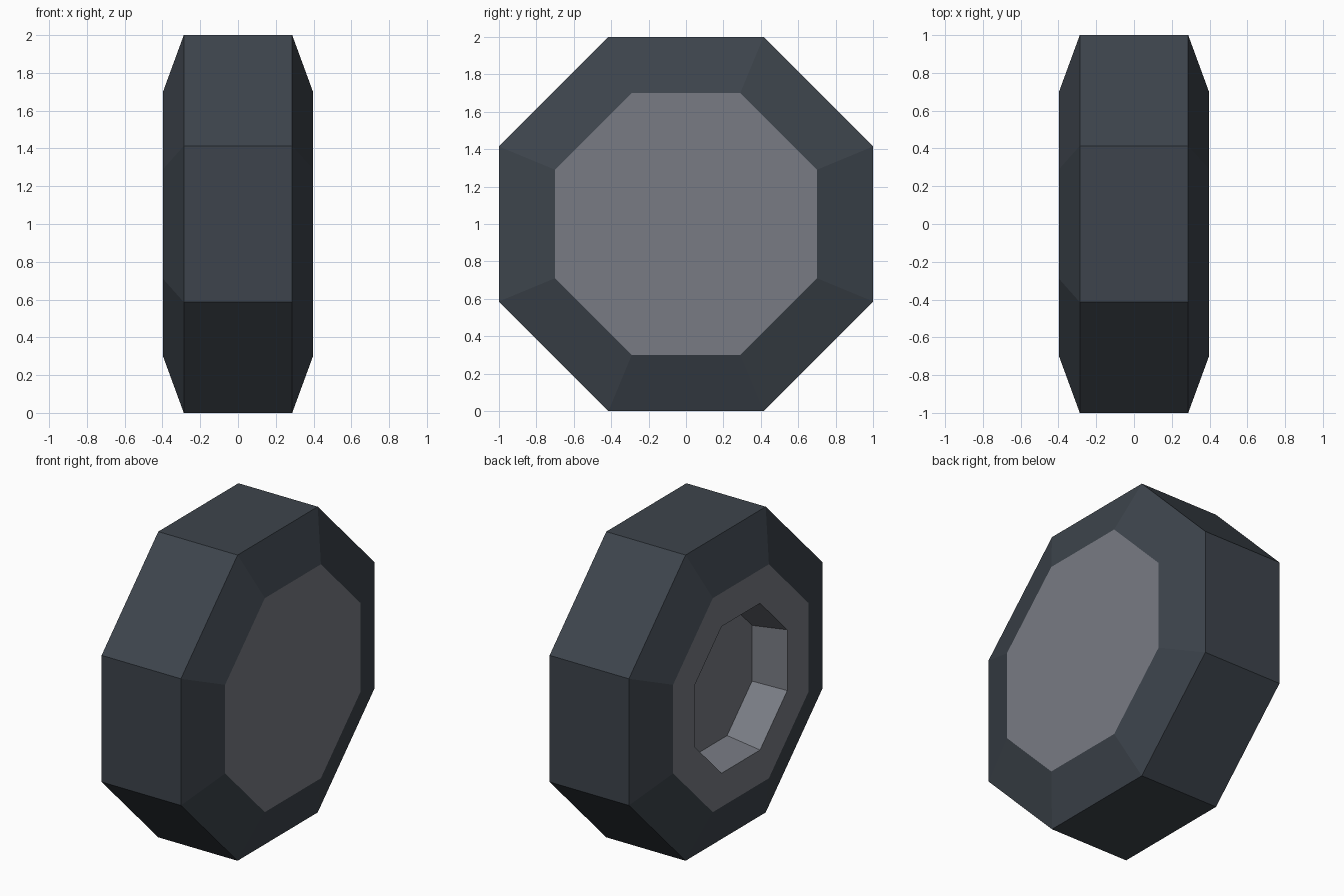
import bpy, bmesh, math

if "Cube" in bpy.data.objects:
    bpy.data.objects.remove(bpy.data.objects["Cube"])

SIDES = 8
K = 1 / math.cos(math.pi / SIDES)   # flat radius -> corner radius


def material(name, srgb):
    m = bpy.data.materials.new(name)
    lin = [((c / 255 + 0.055) / 1.055) ** 2.4 for c in srgb]
    m.diffuse_color = (*lin, 1)
    m.use_nodes = True
    m.node_tree.nodes["Principled BSDF"].inputs["Base Color"].default_value = m.diffuse_color
    return m


def lathe(name, profile, mat, cap_start=False, cap_end=False):
    """Spin (x, flat radius) points round the wheel axis, centred at z = 1."""
    bm = bmesh.new()
    rings = []
    for x, r in profile:
        rings.append([bm.verts.new((x,
                                    r * K * math.cos((k + 0.5) * math.tau / SIDES),
                                    1 + r * K * math.sin((k + 0.5) * math.tau / SIDES)))
                      for k in range(SIDES)])
    for a, b in zip(rings, rings[1:]):
        for k in range(SIDES):
            n = (k + 1) % SIDES
            bm.faces.new((a[k], a[n], b[n], b[k]))
    if cap_start:
        bm.faces.new(rings[0][::-1])
    if cap_end:
        bm.faces.new(rings[-1])
    mesh = bpy.data.meshes.new(name)
    bm.to_mesh(mesh)
    bm.free()
    mesh.materials.append(mat)
    obj = bpy.data.objects.new(name, mesh)
    bpy.context.collection.objects.link(obj)
    return obj


rubber = material("dark rubber", (61, 68, 76))
metal = material("grey metal", (120, 123, 131))

# Tyre: tread with bevelled side walls
lathe("tyre", [(-0.397, 0.70), (-0.287, 1.0), (0.287, 1.0), (0.397, 0.70)], rubber)

# Outer hub: rim face with tapered recess and flat floor
lathe("recessed_hub", [(-0.17, 0.44), (-0.397, 0.48), (-0.397, 0.70)], metal, cap_start=True)

# Inner hub: plain flat disc
lathe("flat_hub", [(0.397, 0.70)], metal, cap_end=True)
